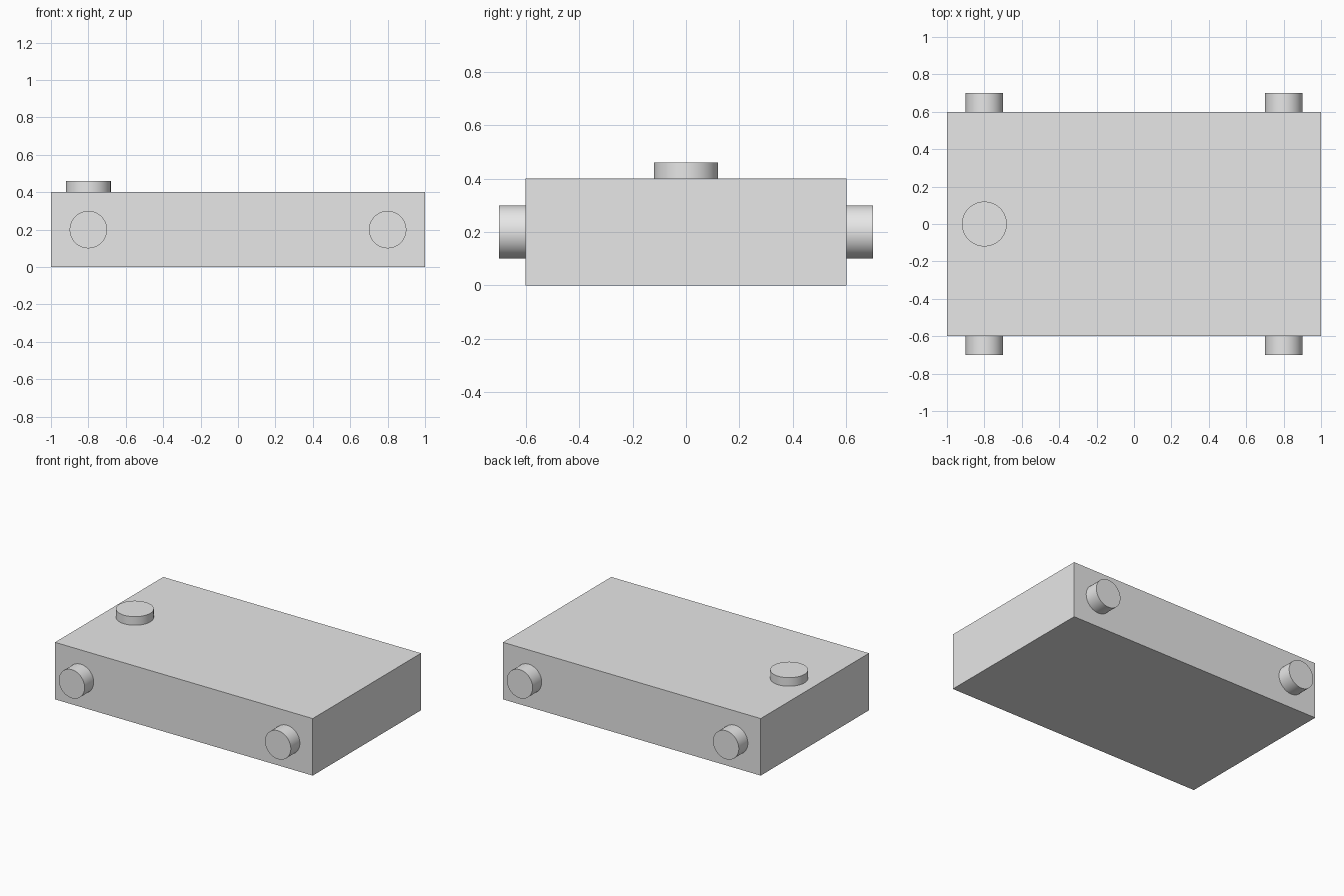
import bpy
import math

cube = bpy.data.objects.get("Cube")
if cube:
    bpy.data.objects.remove(cube, do_unlink=True)

# Single grey finish
grey = bpy.data.materials.new("light_grey")
grey.use_nodes = True
colour = (0.8, 0.8, 0.8, 1.0)
grey.diffuse_color = colour
grey.node_tree.nodes["Principled BSDF"].inputs["Base Color"].default_value = colour


def finish(name):
    obj = bpy.context.object
    obj.name = name
    obj.data.materials.append(grey)
    return obj


def cylinder(name, radius, depth, location, rotation=(0, 0, 0)):
    bpy.ops.mesh.primitive_cylinder_add(
        vertices=64, radius=radius, depth=depth, location=location, rotation=rotation)
    bpy.ops.object.shade_smooth_by_angle(angle=math.radians(30))
    return finish(name)


# Main slab
bpy.ops.mesh.primitive_cube_add(size=1, location=(0, 0, 0.2))
body = finish("body")
body.scale = (2, 1.2, 0.4)
bpy.ops.object.transform_apply(location=False, rotation=False, scale=True)

# Four round stubs, half sunk into the front and back walls
for end, y in (("front", -0.6), ("back", 0.6)):
    for side, x in (("right", -0.8), ("left", 0.8)):
        cylinder(f"{end}_{side}_stub", 0.1, 0.2, (x, y, 0.2), (math.pi / 2, 0, 0))

# Low round button on the top
cylinder("top_button", 0.12, 0.12, (-0.8, 0, 0.4))
